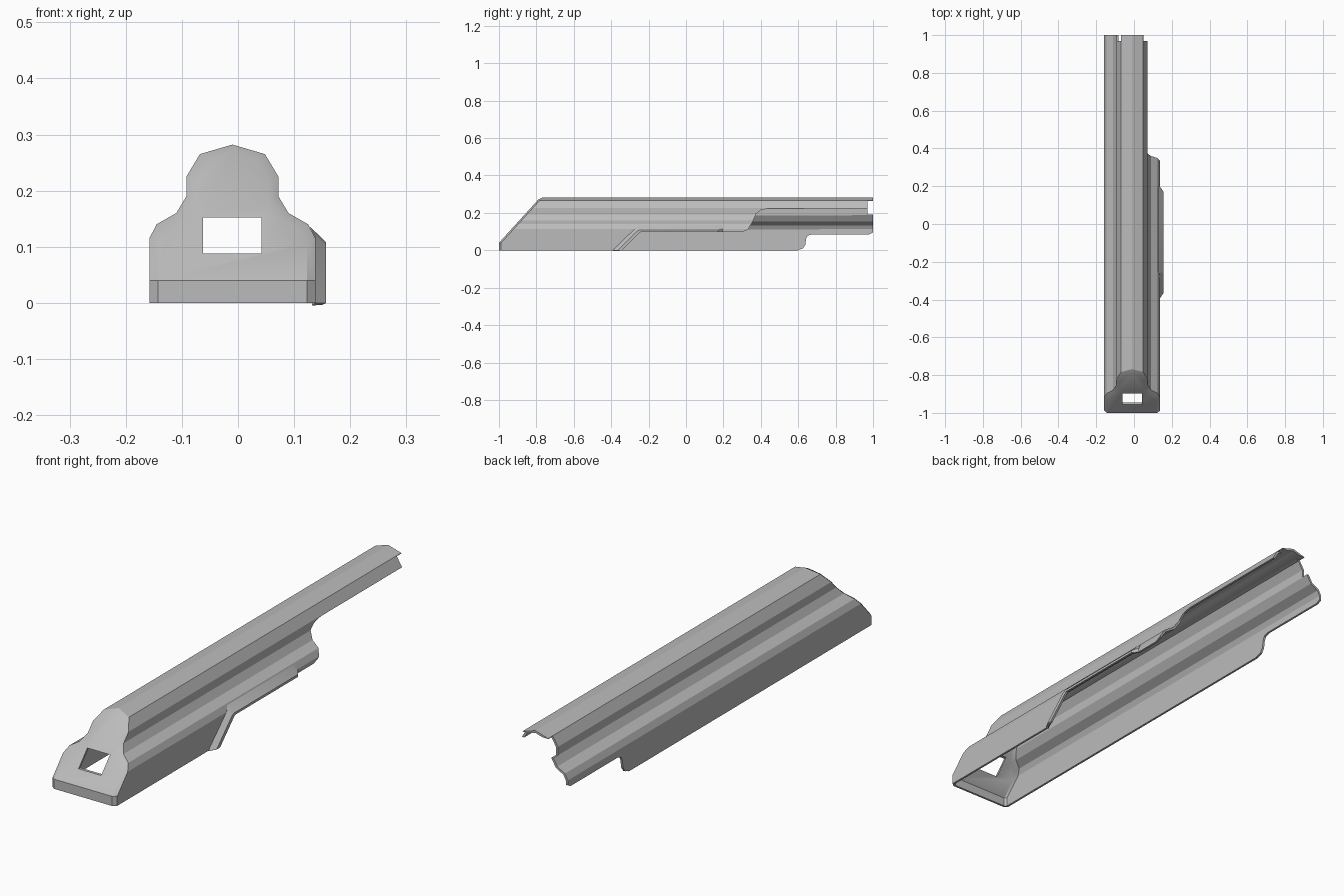
import bpy, bmesh

if "Cube" in bpy.data.objects:
    bpy.data.objects.remove(bpy.data.objects["Cube"])

CX = -0.01      # centre line of the cover
WALL = 0.009    # sheet thickness

steel = bpy.data.materials.new("grey steel")
steel.diffuse_color = (0.5, 0.5, 0.5, 1)
steel.use_nodes = True
steel.node_tree.nodes["Principled BSDF"].inputs["Base Color"].default_value = steel.diffuse_color


def make(name, verts, faces):
    me = bpy.data.meshes.new(name)
    me.from_pydata(verts, [], faces)
    bm = bmesh.new()
    bm.from_mesh(me)
    bmesh.ops.recalc_face_normals(bm, faces=bm.faces)
    bm.to_mesh(me)
    bm.free()
    ob = bpy.data.objects.new(name, me)
    bpy.context.collection.objects.link(ob)
    me.materials.append(steel)
    return ob


def apply(ob, kind, **settings):
    mod = ob.modifiers.new(kind.lower(), kind)
    for key, value in settings.items():
        setattr(mod, key, value)
    bpy.ops.object.select_all(action='DESELECT')
    bpy.context.view_layer.objects.active = ob
    ob.select_set(True)
    bpy.ops.object.modifier_apply(modifier=mod.name)


def cut(ob, outline, x0, x1):
    """Remove a (y, z) outline swept from x0 to x1."""
    n = len(outline)
    verts = [(x, y, z) for x in (x0, x1) for y, z in outline]
    faces = [tuple(range(n)), tuple(range(n, 2 * n))]
    faces += [(i, (i + 1) % n, n + (i + 1) % n, n + i) for i in range(n)]
    cutter = make("cutter", verts, faces)
    cutter.hide_render = True
    apply(ob, 'BOOLEAN', operation='DIFFERENCE', solver='EXACT', object=cutter)
    bpy.data.objects.remove(cutter)


def box(y0, y1, z0, z1):
    return [(y0, z0), (y1, z0), (y1, z1), (y0, z1)]


# Half cross-section: distance from the centre line, height
half = [(0.148, 0), (0.148, 0.04), (0.148, 0.115), (0.135, 0.14), (0.100, 0.16),
        (0.082, 0.19), (0.082, 0.225), (0.058, 0.265), (0, 0.282)]
profile = [(-d, z) for d, z in half] + [(d, z) for d, z in half[-2::-1]]
n = len(profile)


def front_y(z):
    return -1 + max(0, z - 0.04) * 0.91


# Cover: chamfered sloping nose and long sheet walls
rings = [[], [], []]
for d, z in profile:
    side = (d > 0) - (d < 0)
    zi = z - 0.011 if z > 0.1 else z
    rings[0].append((CX + d - side * 0.015, front_y(zi), zi))
    rings[1].append((CX + d, front_y(z) + 0.012, z))
    rings[2].append((CX + d, 1, z))
faces = [(r * n + i, r * n + i + 1, (r + 1) * n + i + 1, (r + 1) * n + i)
         for r in range(2) for i in range(n - 1)]
faces += [(0, 1, n - 2, n - 1), tuple(range(1, n - 1))]
cover = make("cover", sum(rings, []), faces)
apply(cover, 'SOLIDIFY', thickness=WALL, offset=-1, use_even_offset=True)

# Nose window
cut(cover, box(-1.2, -0.7, 0.088, 0.152), -0.062, 0.042)
# Stepped lower edge of the left wall
cut(cover, [(0.60, -0.1), (0.60, 0.002), (0.625, 0.01), (0.638, 0.03), (0.642, 0.06),
            (0.65, 0.077), (0.67, 0.085), (0.98, 0.085), (0.995, 0.092), (1.1, 0.15),
            (1.1, -0.1)], -0.3, -0.03)
# Side opening in the right wall
cut(cover, [(-0.385, -0.1), (-0.385, 0.002), (-0.265, 0.122), (0.18, 0.122),
            (0.19, 0.098), (0.30, 0.098), (0.33, 0.11), (0.355, 0.15), (0.375, 0.195),
            (0.40, 0.215), (0.44, 0.223), (1.1, 0.223), (1.1, -0.1)], 0.01, 0.3)
# Rear notches
cut(cover, box(0.97, 1.1, 0.19, 0.263), -0.3, 0.3)

# Flared lip around the front of the side opening
rows = [
    [(0.138, -0.392, 0), (0.138, -0.27, 0.118), (0.129, -0.255, 0.135),
     (0.129, 0.17, 0.135), (0.129, 0.195, 0.135)],
    [(0.157, -0.365, 0), (0.157, -0.265, 0.100), (0.157, -0.25, 0.108),
     (0.157, 0.17, 0.108), (0.139, 0.195, 0.115)],
    [(0.157, -0.342, 0), (0.157, -0.25, 0.092), (0.157, -0.242, 0.098),
     (0.157, 0.17, 0.098), (0.138, 0.195, 0.098)],
]
m = len(rows[0])
lip = make("opening_lip", sum(rows, []),
           [(r * m + i, r * m + i + 1, (r + 1) * m + i + 1, (r + 1) * m + i)
            for r in range(2) for i in range(m - 1)])
if sum(p.normal.x for p in lip.data.polygons) < 0:
    lip.data.flip_normals()
apply(lip, 'SOLIDIFY', thickness=WALL, offset=-1)

# Smooth shading with sharp folds
for ob in (cover, lip):
    bpy.ops.object.select_all(action='DESELECT')
    bpy.context.view_layer.objects.active = ob
    ob.select_set(True)
    bpy.ops.object.shade_smooth_by_angle(angle=0.45)
